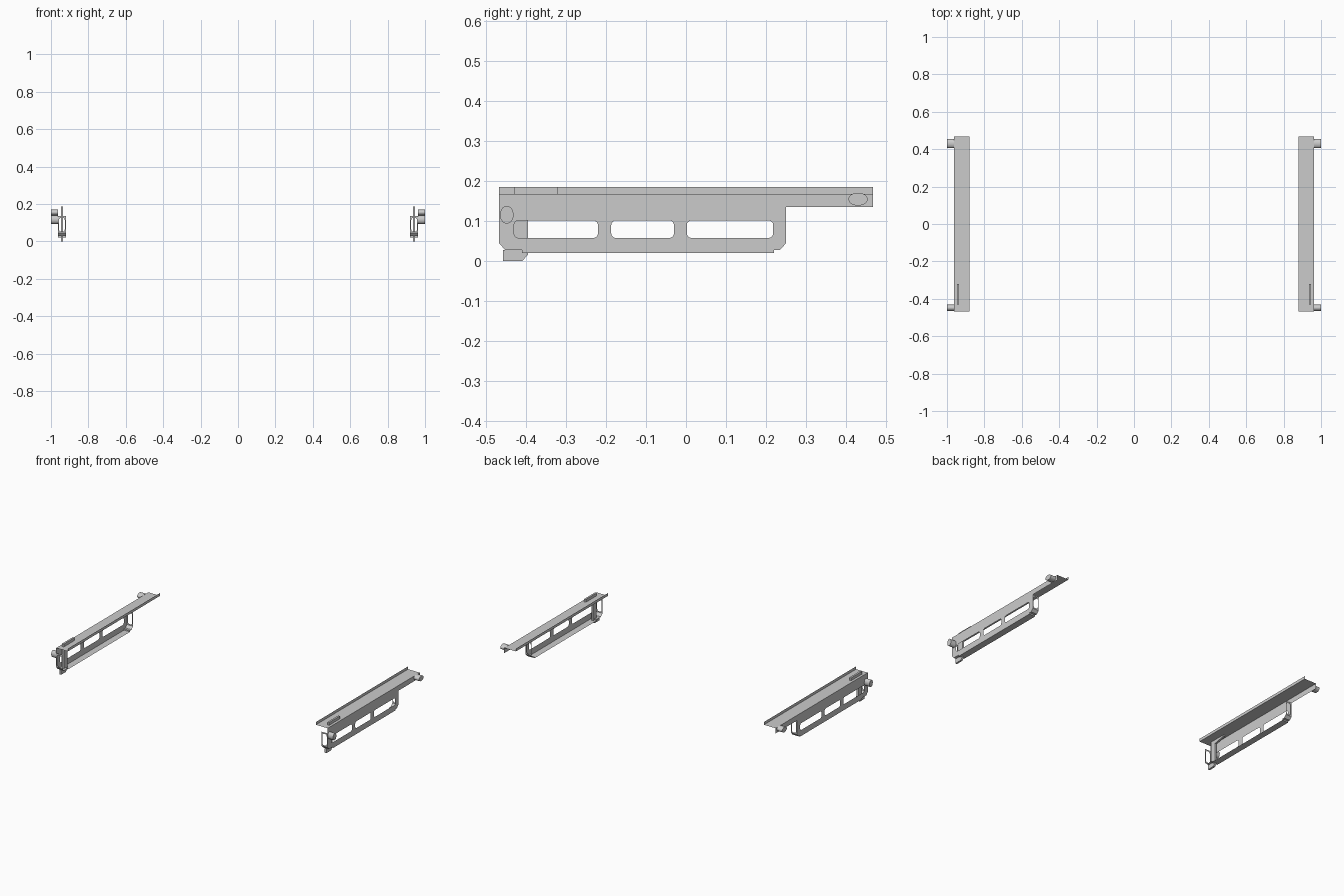
import bpy, bmesh, math

if "Cube" in bpy.data.objects:
    bpy.data.objects.remove(bpy.data.objects["Cube"])

IN, OUT = 0.92, 0.963      # inner and outer x of the channel
LIP = 0.88                 # inner x of the top shelf


def finish(name, bm, smooth=False):
    me = bpy.data.meshes.new(name)
    bm.normal_update()
    bm.to_mesh(me)
    bm.free()
    ob = bpy.data.objects.new(name, me)
    bpy.context.collection.objects.link(ob)
    m = ob.modifiers.new("Mirror", 'MIRROR')
    m.use_axis[0] = True
    m.use_mirror_merge = False
    if smooth:
        bpy.context.view_layer.objects.active = ob
        ob.select_set(True)
        bpy.ops.object.shade_smooth_by_angle(angle=math.radians(40))
        ob.select_set(False)
    return ob


def rounded(a0, a1, b0, b1, r, n=4):
    pts = []
    for i, (a, b) in enumerate([(a1 - r, b1 - r), (a0 + r, b1 - r),
                                (a0 + r, b0 + r), (a1 - r, b0 + r)]):
        for k in range(n + 1):
            t = math.pi / 2 * (i + k / n)
            pts.append((a + r * math.cos(t), b + r * math.sin(t)))
    return pts


def sheet(name, loops, place, normal):
    """Flat sheet: first loop is the outline, the others are holes."""
    bm = bmesh.new()
    edges = []
    for lp in loops:
        vs = [bm.verts.new(place(*p)) for p in lp]
        edges += [bm.edges.new((vs[i - 1], vs[i])) for i in range(len(vs))]
    bmesh.ops.triangle_fill(bm, edges=edges, use_beauty=True, normal=normal)
    return finish(name, bm)


def strip(name, path, x0=None, x1=None):
    """Sheet swept along x from a path of (y, z) points."""
    bm = bmesh.new()
    rows = [(bm.verts.new((x0, y, z)), bm.verts.new((x1, y, z))) for y, z in path]
    for (a, b), (c, d) in zip(rows, rows[1:]):
        bm.faces.new((a, b, d, c))
    return finish(name, bm)


# side plate with three windows
outline = [(-.467, .168), (-.467, .045), (-.452, .028), (-.41, .028), (-.41, .02),
           (.22, .02), (.22, .028), (.235, .028), (.25, .045), (.25, .135),
           (.467, .135), (.467, .168)]
windows = [rounded(a, b, .058, .102, .012)
           for a, b in [(-.43, -.22), (-.187, -.03), (.002, .218)]]
sheet("side_plate", [outline] + windows, lambda y, z: (OUT, y, z), (1, 0, 0))

# folded flange under the plate
strip("bottom_flange", outline[1:9], IN, OUT)

# slotted end flanges
for name, y in (("front_end_flange", -.467), ("rear_end_flange", .25)):
    frame = [(IN, .045), (OUT, .045), (OUT, .135), (IN, .135)]
    slot = rounded(IN + .006, OUT - .006, .052, .126, .012)
    sheet(name, [frame, slot], lambda x, z, y=y: (x, y, z), (0, -1, 0))

# top shelf with its upturned inner lip
bm = bmesh.new()
v = [[bm.verts.new((x, y, z)) for y in (-.467, .467)]
     for x, z in ((OUT, .168), (LIP, .168), (LIP, .186))]
for a, b in zip(v, v[1:]):
    bm.faces.new((a[0], a[1], b[1], b[0]))
finish("top_shelf", bm)

# flat latch passing through the shelf
latch = [(-.457, 0), (-.41, 0), (-.395, .016), (-.395, .145), (-.32, .16),
         (-.32, .186), (-.43, .186), (-.43, .028), (-.457, .028)]
bm = bmesh.new()
face = bm.faces.new([bm.verts.new((.935, y, z)) for y, z in latch])
ext = bmesh.ops.extrude_face_region(bm, geom=[face], use_keep_orig=True)
for e in ext["geom"]:
    if isinstance(e, bmesh.types.BMVert):
        e.co.x += .012
bmesh.ops.recalc_face_normals(bm, faces=bm.faces[:])
finish("latch", bm)

# outer pegs
for name, y, z, ry, rz in (("front_peg", -.448, .116, .017, .022),
                           ("rear_peg", .43, .155, .024, .016)):
    bm = bmesh.new()
    bmesh.ops.create_cone(bm, cap_ends=True, segments=32, radius1=1, radius2=1, depth=1)
    for p in bm.verts:
        a, b, h = p.co
        p.co = (OUT + (h + .5) * (1 - OUT), y + a * ry, z + b * rz)
    bmesh.ops.recalc_face_normals(bm, faces=bm.faces[:])
    finish(name, bm, smooth=True)
